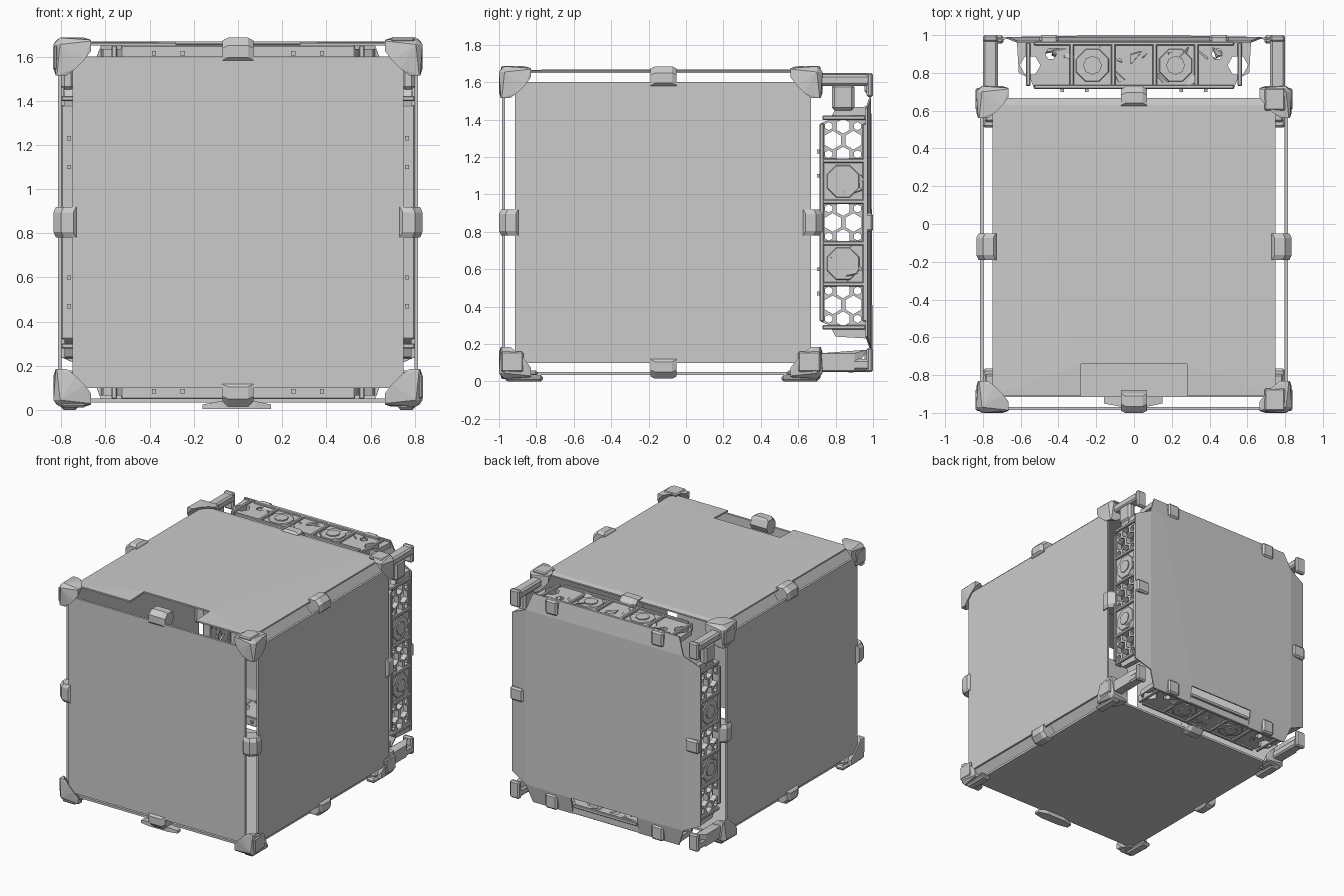
import bpy, bmesh, math, random
from math import pi
from itertools import permutations, product
from mathutils import Matrix, Vector

random.seed(4)
if "Cube" in bpy.data.objects:
    bpy.data.objects.remove(bpy.data.objects["Cube"], do_unlink=True)

grey = bpy.data.materials.new("plain grey")
grey.use_nodes = True
tone = (0.6, 0.6, 0.6, 1)
grey.diffuse_color = tone
grey.node_tree.nodes["Principled BSDF"].inputs["Base Color"].default_value = tone

CENTRE = Matrix.Translation((0, 0, 0.85))


def side(k):
    """Local frame of one of four sides: u along, y deep, w outward (k=0 is the top)."""
    return CENTRE @ Matrix.Rotation(k * pi / 2, 4, 'Y')


def finish(name, bm, frame):
    bmesh.ops.recalc_face_normals(bm, faces=bm.faces)
    mesh = bpy.data.meshes.new(name)
    bm.to_mesh(mesh)
    bm.free()
    mesh.transform(frame)
    mesh.materials.append(grey)
    obj = bpy.data.objects.new(name, mesh)
    bpy.context.collection.objects.link(obj)
    return obj


def add_hull(bm, points):
    verts = [bm.verts.new(p) for p in points]
    res = bmesh.ops.convex_hull(bm, input=verts)
    spare = {v for v in res["geom_interior"] if isinstance(v, bmesh.types.BMVert)}
    bmesh.ops.delete(bm, geom=list(spare), context='VERTS')


def hull(name, points, frame):
    bm = bmesh.new()
    add_hull(bm, points)
    return finish(name, bm, frame)


def box_points(u, y, w, c=0.0):
    """Corners of a box, with every edge chamfered by c."""
    pts = []
    for s in product((0, 1), repeat=3):
        p = [r[i] for r, i in zip((u, y, w), s)]
        d = [c * (1 - 2 * i) for i in s]
        if c == 0:
            pts.append(p)
        else:
            for a in range(3):
                pts.append([p[i] + (0 if i == a else d[i]) for i in range(3)])
    return pts


def box(name, u, y, w, frame, c=0.0):
    return hull(name, box_points(u, y, w, c), frame)


def prism(bm, outline, low, high):
    """Extrude an outline of (u, y) points between two heights."""
    face = bm.faces.new([bm.verts.new((u, y, low)) for u, y in outline])
    res = bmesh.ops.extrude_face_region(bm, geom=[face])
    new = [v for v in res["geom"] if isinstance(v, bmesh.types.BMVert)]
    bmesh.ops.translate(bm, verts=new, vec=(0, 0, high - low))


def ngon(u, y, r, n=6, turn=0.0):
    return [(u + r * math.cos(turn + i * 2 * pi / n), y + r * math.sin(turn + i * 2 * pi / n)) for i in range(n)]


def sheet(name, points, faces, thickness, frame):
    """Folded sheet, thickened inward."""
    bm = bmesh.new()
    verts = [bm.verts.new(p) for p in points]
    for f in faces:
        bm.faces.new([verts[i] for i in f])
    obj = finish(name, bm, frame)
    mod = obj.modifiers.new("thickness", 'SOLIDIFY')
    mod.thickness = thickness
    mod.offset = 0
    return obj


# Cube panels
box("front_panel", (-.75, .75), (-.985, -.968), (-.75, .75), CENTRE)
for k, name in ((1, "side_panel_a"), (2, "bottom_panel"), (3, "side_panel_b")):
    box(name, (-.75, .75), (-.915, .667), (.798, .815), side(k))

# Top panel, folded, with a front notch
half = [(.75, .667, .805), (.70, .63, .812), (.28, -.74, .812), (.28, -.91, .805), (.75, -.91, .805)]
pts = half + [(-u, y, w) for u, y, w in half]
sheet("top_panel", pts, [(0, 1, 6, 5), (1, 2, 7, 6), (0, 4, 2, 1), (4, 3, 2),
                         (5, 6, 7, 9), (9, 7, 8)], .012, side(0))

# Back panel: cross-shaped sheet with sloped flaps and a low notch
hp = [(.62, .965, .80), (.67, .985, .67), (.80, .965, .61), (.80, .965, -.61),
      (.67, .985, -.67), (.62, .965, -.80), (.28, .965, -.80), (.28, .992, -.67), (.55, .985, .67)]
n = len(hp)
pts = hp + [(-x, y, z) for x, y, z in hp]
faces = []
for o in (0, n):
    faces += [tuple(i + o for i in f) for f in ((0, 1, 8), (1, 2, 3, 4), (1, 4, 7, 8), (4, 5, 6, 7))]
faces += [(0, 8, 8 + n, n), (8, 7, 7 + n, 8 + n)]
sheet("back_panel", pts, faces, .01, CENTRE)
box("back_handle", (-.27, .27), (.965, .985), (-.745, -.72), CENTRE, .004)
box("back_lip", (-.3, .3), (.95, .97), (-.8, -.77), CENTRE, .004)

# Tabs clipped on the back panel
for k in range(4):
    for u in ((-.45, .45) if k % 2 == 0 else (0,)):
        box("back_tab", (u - .05, u + .05), (.955, 1.0), (.69, .80), side(k), .012)


# Corner brackets and mid-edge clips
def corner_points(y_out, sign):
    pts = []
    for shape in ((.17, .01, .06), (.17, .01, .015), (.14, .0, .1), (.0, .03, .03)):
        for a, b, c in set(permutations(shape)):
            pts.append((.835 - a, y_out + sign * b, .835 - c))
    return pts


def clip_section(t, grow):
    """Cross-section points of an edge clip as (along, inset, inset)."""
    flat = [(0, .035), (0, .09), (.05, .11), (.09, .09)]
    return [(t, grow + a, grow + b) for p in flat for a, b in (p, p[::-1])]


def clip_points():
    return sum((clip_section(s * t, g) for s in (-1, 1) for t, g in ((.045, 0), (.07, .012))), [])


for k in range(4):
    frame = side(k)
    for label, y_out, sign in (("front", -1, 1), ("rear", .73, -1)):
        hull(label + "_corner_bracket", corner_points(y_out, sign), frame)
        box(label + "_bracket_pad", (.69, .80), sorted((y_out + sign * .01, y_out + sign * .13)),
            (.815, .838), frame, .008)
        hull(label + "_edge_clip", [(t, y_out + sign * a, .835 - b) for t, a, b in clip_points()], frame)
    hull("long_edge_clip", [(.835 - a, t - .12, .835 - b) for t, a, b in clip_points()], frame)

# Feet below the cube
for s in (-1, 1):
    for y in (-.865, .61):
        box("foot", sorted((s * .725, s * .80)), (y - .10, y + .10), (.0, .035), Matrix(), .012)
        box("foot_step", sorted((s * .73, s * .79)), (y - .07, y + .07), (.03, .06), Matrix(), .01)
hull("front_foot_plate", [(u, y, z) for z, u, y in product((.005, .025), (-.16, .15), (-.95, -.91))]
     + [(u, y, z) for z, u, y in product((.005, .04), (-.08, .08), (-.965, -.89))], Matrix())


# Perforated rear trusses
def cell_holes(u):
    holes = [(u, .785, .05), (u, .895, .05), (u - .075, .84, .04), (u + .075, .84, .04)]
    return holes + [(u + a, v, .022) for a in (-.075, .075) for v in (.763, .917)]


outline = [(-.53, .72), (.53, .72), (.55, .77), (.61, .80), (.62, .97), (-.62, .97), (-.61, .80), (-.55, .77)]
for k in range(4):
    frame = side(k)
    upright = k % 2 == 1
    bm = bmesh.new()
    prism(bm, outline, .745, .785)
    truss = finish("rear_truss", bm, frame)
    bm = bmesh.new()
    if upright:
        holes = sum((cell_holes(u) for u in (-.44, 0, .44)), [])
    else:
        holes = [(-.55, .84, .055), (.55, .84, .055), (-.44, .9, .03), (.44, .9, .03)]
    for u, v, r in holes:
        prism(bm, ngon(u, v, r), .70, .83)
    cutter = finish("hole_cutter", bm, frame)
    mod = truss.modifiers.new("holes", 'BOOLEAN')
    mod.operation, mod.object, mod.solver = 'DIFFERENCE', cutter, 'EXACT'
    bpy.context.view_layer.objects.active = truss
    bpy.ops.object.modifier_apply(modifier=mod.name)
    bpy.data.objects.remove(cutter, do_unlink=True)
    # Raised rims and ribs across the truss
    for v in (.715, .945):
        box("truss_rail", (-.53, .53), (v, v + .022), (.735, .80), frame, .005)
    for u in (-.56, -.33, -.11, .11, .33, .56):
        box("truss_rib", (u - .012, u + .012), (.73, .96), (.74, .80), frame, .005)
    # Machinery blocks with rough facets
    for u in (-.22, .22):
        bm = bmesh.new()
        add_hull(bm, [(x, y, .74) for x, y in ngon(u, .84, .12, 8, pi / 8)]
                 + [(x, y, .792) for x, y in ngon(u, .84, .09, 8, pi / 8)])
        prism(bm, ngon(u, .84, .05, 8), .78, .80)
        finish("truss_machine", bm, frame)
    bm = bmesh.new()
    for i in range(34):
        u = random.choice((-.22, .22)) if upright else random.uniform(-.4, .4)
        mid = Vector((u + random.uniform(-.07, .07), random.uniform(.76, .92), random.uniform(.755, .785)))
        add_hull(bm, [mid + Vector((random.uniform(-.05, .05), random.uniform(-.04, .04),
                                    random.uniform(-.035, .02))) for j in range(7)])
    finish("truss_rubble", bm, frame)
    # Little pegs toward the cube
    for u in (-.38, -.25, .25, .38):
        box("truss_peg", (u - .01, u + .01), (.70, .73), (.755, .775), frame)

# Rear corner arms joining cube and back panel
for s in (-1, 1):
    for top in (1, -1):
        def span(a, b):
            return sorted((top * a, top * b))
        box("rear_arm", sorted((s * .72, s * .80)), (.70, .985), span(.73, .79), CENTRE, .012)
        box("rear_arm_cap", sorted((s * .72, s * .80)), (.965, 1.0), span(.67, .80), CENTRE, .01)
    box("arm_drum", sorted((s * .74, s * .80)), (.78, .90), (.60, .74), CENTRE, .015)
    hull("arm_tip", [(s * x, y, z) for x, y, z in box_points((.75, .79), (.80, .88), (.57, .60))], CENTRE)
    hull("lower_arm_wedge", [(s * x, y, z) for x, y, z in
                             product((.73, .80), (.71, .90), (-.79, -.70))] + [(s * .76, .97, -.68)], CENTRE)
